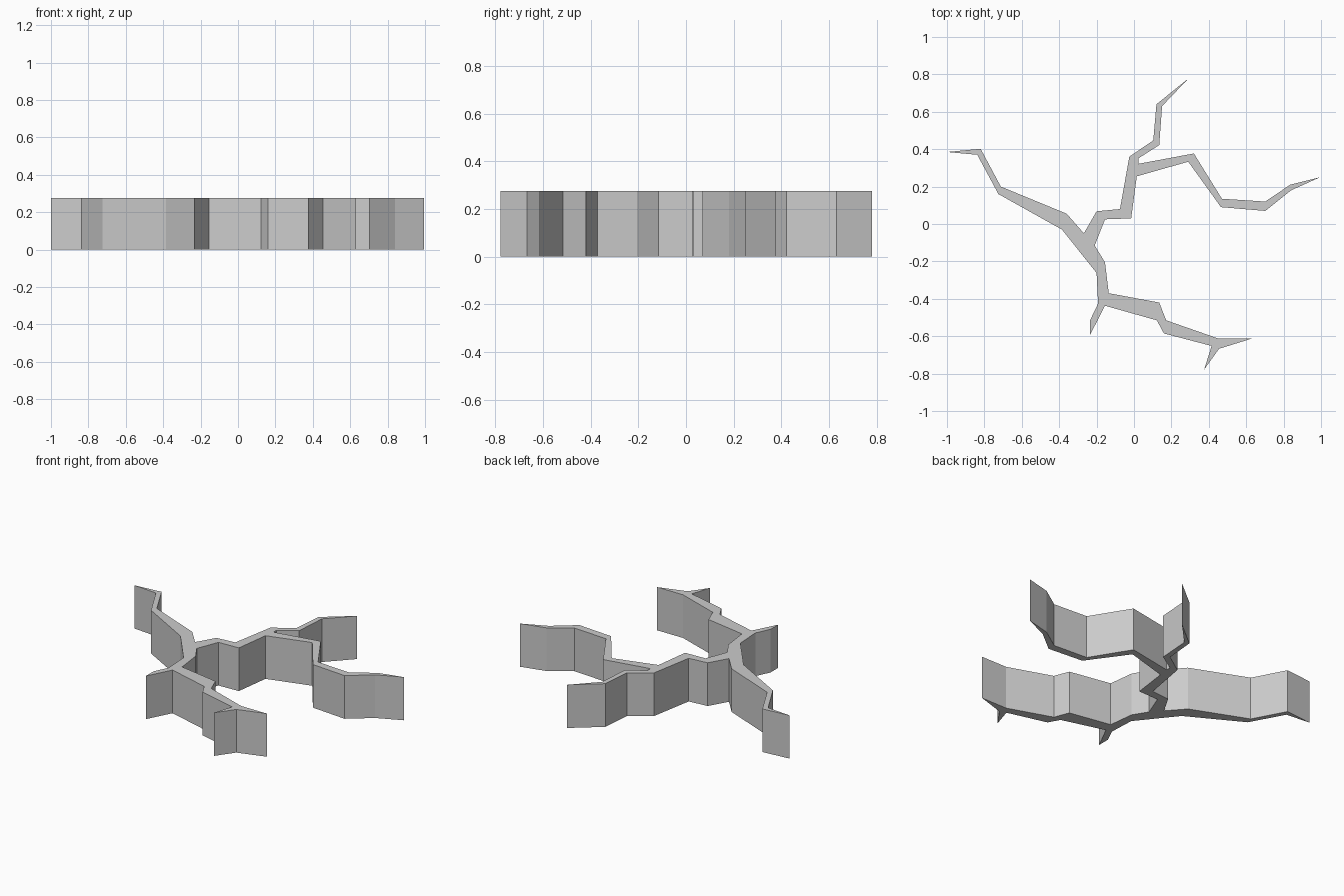
import bpy, bmesh

if "Cube" in bpy.data.objects:
    bpy.data.objects.remove(bpy.data.objects["Cube"])

HEIGHT = 0.275

# Outline of the branching crack seen from above, clockwise, grouped by branch
west_upper = [(-1.0, .385), (-.82, .402), (-.712, .2), (-.36, .055), (-.268, -.05)]
north = [(-.2, .068), (-.075, .08), (-.025, .36), (.103, .447), (.12, .64),
         (.293, .78), (.15, .63), (.135, .422), (.025, .352)]
east = [(.025, .322), (.32, .377), (.47, .135), (.702, .12), (.835, .21),
        (.995, .25), (.84, .18), (.702, .07), (.465, .09), (.29, .333), (.015, .255)]
centre = [(-.015, .03), (-.155, .025), (-.21, -.115), (-.155, -.205), (-.135, -.37)]
south_east = [(.135, -.42), (.172, -.515), (.45, -.612), (.632, -.612),
              (.455, -.667), (.375, -.778), (.415, -.652), (.16, -.585),
              (.122, -.515), (-.155, -.437)]
south_spur = [(-.235, -.593), (-.235, -.515), (-.192, -.425), (-.2, -.262)]
west_lower = [(-.385, -.03), (-.725, .16), (-.838, .37)]
outline = west_upper + north + east + centre + south_east + south_spur + west_lower


def extrude_profile(name, points, height):
    """Solid prism from a flat outline."""
    bm = bmesh.new()
    base = bm.faces.new([bm.verts.new((x, y, 0)) for x, y in points])
    top = bmesh.ops.extrude_face_region(bm, geom=[base], use_keep_orig=True)
    moved = [g for g in top["geom"] if isinstance(g, bmesh.types.BMVert)]
    bmesh.ops.translate(bm, verts=moved, vec=(0, 0, height))
    bmesh.ops.recalc_face_normals(bm, faces=bm.faces[:])
    mesh = bpy.data.meshes.new(name)
    bm.to_mesh(mesh)
    bm.free()
    obj = bpy.data.objects.new(name, mesh)
    bpy.context.collection.objects.link(obj)
    return obj


# Branching crack block
extrude_profile("ground_crack", outline, HEIGHT)
